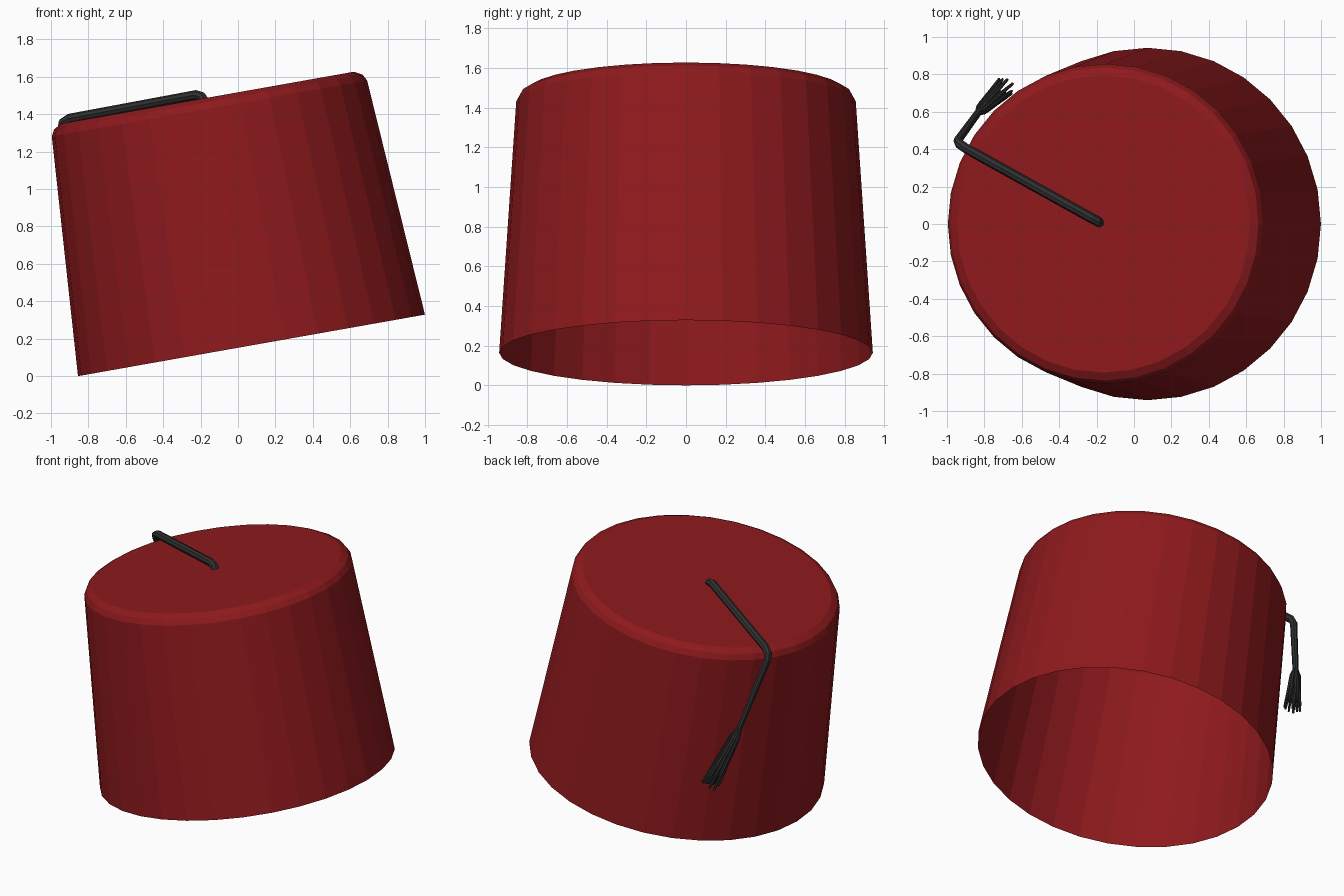
import bpy, bmesh, math, random
from mathutils import Vector

if "Cube" in bpy.data.objects:
    bpy.data.objects.remove(bpy.data.objects["Cube"])

random.seed(4)


def material(name, color):
    m = bpy.data.materials.new(name)
    m.diffuse_color = (*color, 1)
    m.use_nodes = True
    m.node_tree.nodes["Principled BSDF"].inputs["Base Color"].default_value = m.diffuse_color
    return m


red = material("red_felt", (0.27, 0.01, 0.012))
black = material("black_thread", (0.03, 0.03, 0.03))


def tubes(name, paths, depth, bevel_res):
    """One object of round tubes; each path is a list of (point, radius factor)."""
    cu = bpy.data.curves.new(name, 'CURVE')
    cu.dimensions = '3D'
    cu.bevel_depth = depth
    cu.bevel_resolution = bevel_res
    cu.use_fill_caps = True
    for path in paths:
        sp = cu.splines.new('POLY')
        sp.use_smooth = False
        sp.points.add(len(path) - 1)
        for p, (co, r) in zip(sp.points, path):
            p.co = (*co, 1)
            p.radius = r
    ob = bpy.data.objects.new(name, cu)
    ob.data.materials.append(black)
    bpy.context.collection.objects.link(ob)
    return ob


# Hat body: open-bottomed tapered shell with a rounded top edge, tilted 10 degrees
SIDES = 32
profile = [(0.942, 0), (0.856, 1.287), (0.837, 1.322), (0.795, 1.345)]
bm = bmesh.new()
rings = [[bm.verts.new((r * math.cos(2 * math.pi * i / SIDES),
                        r * math.sin(2 * math.pi * i / SIDES), z))
          for i in range(SIDES)] for r, z in profile]
for lo, hi in zip(rings, rings[1:]):
    for i in range(SIDES):
        j = (i + 1) % SIDES
        bm.faces.new((lo[i], lo[j], hi[j], hi[i]))
bm.faces.new(rings[-1])
me = bpy.data.meshes.new("hat_body")
bm.to_mesh(me)
bm.free()
me.materials.append(red)
hat = bpy.data.objects.new("hat_body", me)
hat.location = (0.072, 0, 0.164)
hat.rotation_euler = (0, math.radians(-10.05), 0)
bpy.context.collection.objects.link(hat)

# Cord: from the middle of the top, over the edge and down the back left
knot = Vector((-0.83, 0.60, 0.87))
tubes("tassel_cord", [[((-0.18, 0.005, 1.47), 1), ((-0.195, 0.015, 1.495), 1),
                       ((-0.225, 0.03, 1.503), 1), ((-0.90, 0.405, 1.377), 1),
                       ((-0.935, 0.43, 1.355), 1), ((-0.942, 0.447, 1.32), 0.9),
                       (knot, 0.75)]], 0.026, 2)

# Tassel: a flared bundle of thin strands hanging from the cord
end = Vector((-0.695, 0.73, 0.49))
axis = (end - knot).normalized()
side = axis.orthogonal().normalized()
up = axis.cross(side)
strands = []
for ring, count in ((0.45, 5), (1.0, 11)):
    for i in range(count):
        a = 2 * math.pi * i / count + random.uniform(-0.15, 0.15)
        out = (side * math.cos(a) + up * math.sin(a)) * ring
        length = (end - knot).length * random.uniform(0.94, 1.03)
        strands.append([(knot - axis * 0.02 + out * 0.008, 0.6),
                        (knot + axis * 0.07 + out * 0.024, 1.1),
                        (knot + axis * length * 0.6 + out * 0.036, 1.0),
                        (knot + axis * length + out * 0.052, 0.6)])
tubes("tassel_strands", strands, 0.012, 1)
